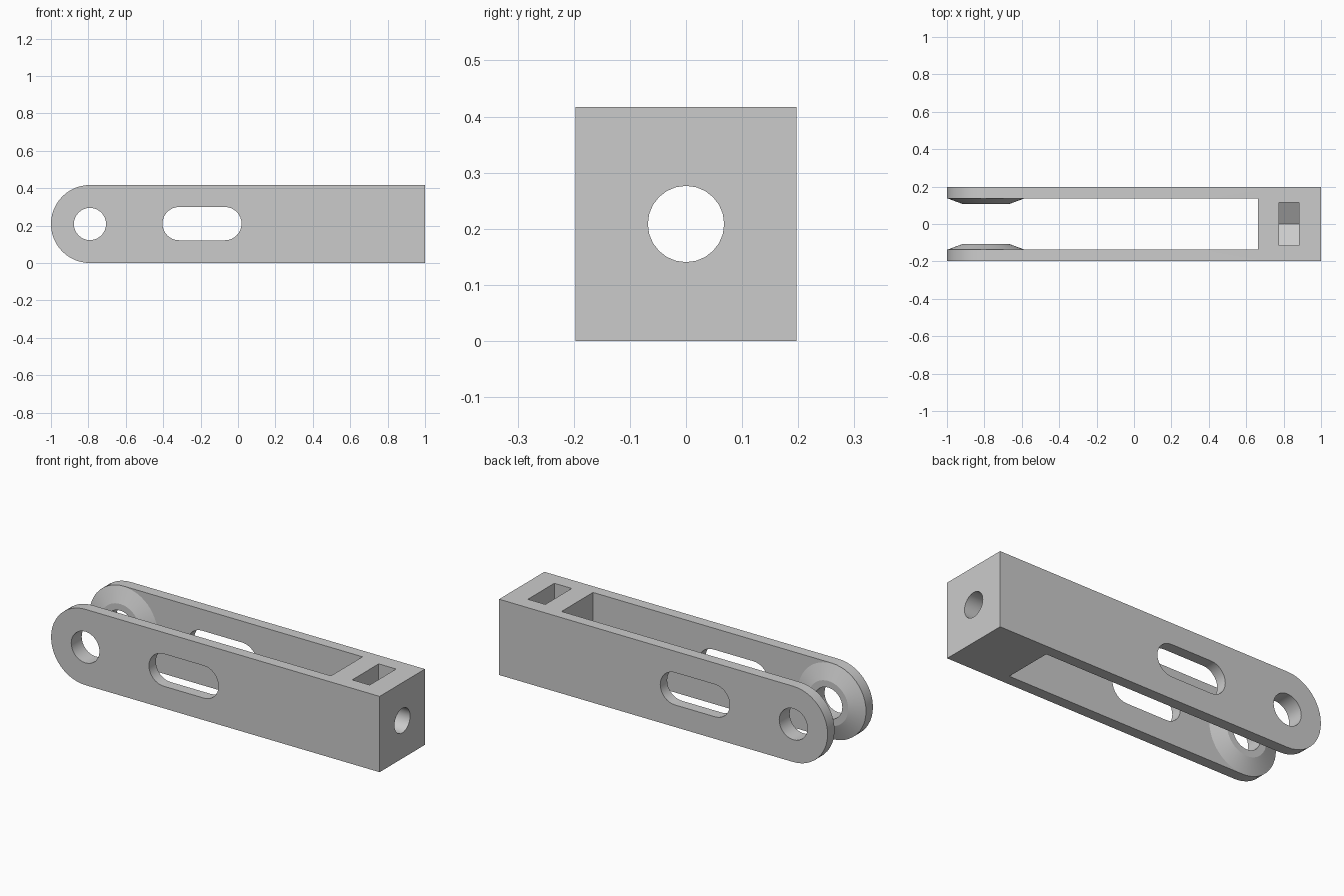
import bpy, bmesh
from math import cos, sin, pi, radians

cube = bpy.data.objects.get("Cube")
if cube:
    bpy.data.objects.remove(cube, do_unlink=True)

WIDTH, HEIGHT = 0.197, 0.417     # half width, full height
MID = HEIGHT / 2
GAP = 0.137                      # half gap between the fork arms
PIN_X = -1 + MID                 # centre of the rounded fork end

steel = bpy.data.materials.new("grey steel")
steel.use_nodes = True
steel.diffuse_color = (0.6, 0.6, 0.6, 1)
steel.node_tree.nodes["Principled BSDF"].inputs["Base Color"].default_value = (0.6, 0.6, 0.6, 1)


def arc(cx, cz, r, start, end, n):
    """Points on an arc, angles in degrees."""
    return [(cx + r * cos(radians(start + (end - start) * i / n)),
             cz + r * sin(radians(start + (end - start) * i / n))) for i in range(n + 1)]


def circle(cx, cz, r, n=32):
    return arc(cx, cz, r, 0, 360, n)[:-1]


def loft(name, rings):
    """Closed solid through rings of 3D points."""
    bm = bmesh.new()
    loops = [[bm.verts.new(p) for p in ring] for ring in rings]
    n = len(loops[0])
    bm.faces.new(loops[0])
    bm.faces.new(loops[-1])
    for a, b in zip(loops, loops[1:]):
        for i in range(n):
            j = (i + 1) % n
            bm.faces.new((a[i], a[j], b[j], b[i]))
    bmesh.ops.recalc_face_normals(bm, faces=bm.faces)
    mesh = bpy.data.meshes.new(name)
    bm.to_mesh(mesh)
    bm.free()
    mesh.materials.append(steel)
    obj = bpy.data.objects.new(name, mesh)
    bpy.context.collection.objects.link(obj)
    return obj


def at_y(outline, y):
    return [(x, y, z) for x, z in outline]


def at_x(outline, x):
    return [(x, y, z) for y, z in outline]


def combine(target, tool, operation):
    """Apply a boolean and remove the tool."""
    tool.hide_render = True
    mod = target.modifiers.new(tool.name, 'BOOLEAN')
    mod.object, mod.operation, mod.solver = tool, operation, 'EXACT'
    bpy.context.view_layer.objects.active = target
    bpy.ops.object.modifier_apply(modifier=mod.name)
    bpy.data.objects.remove(tool, do_unlink=True)


# Bar with one rounded end
outline = [(1, 0), (1, HEIGHT)] + arc(PIN_X, MID, MID, 90, 270, 24)
body = loft("clevis_body", [at_y(outline, -WIDTH), at_y(outline, WIDTH)])

# Open gap between the fork arms
gap = [(-1.2, -0.2), (0.662, -0.2), (0.662, 0.7), (-1.2, 0.7)]
combine(body, loft("fork_gap", [at_y(gap, -GAP), at_y(gap, GAP)]), 'DIFFERENCE')

# Tapered bosses on the inner faces of the arms
for side in (-1, 1):
    rings = [at_y(circle(PIN_X, MID, r, 48), side * y)
             for r, y in ((0.206, 0.16), (0.206, GAP), (0.122, 0.106))]
    combine(body, loft("pin_boss", rings), 'UNION')

# Pin hole and rounded slot through both arms
pin = circle(PIN_X, MID, 0.086)
slot = arc(-0.07, MID + 0.002, 0.089, -90, 90, 16) + arc(-0.315, MID + 0.002, 0.089, 90, 270, 16)
for name, shape in (("pin_hole", pin), ("side_slot", slot)):
    combine(body, loft(name, [at_y(shape, -0.4), at_y(shape, 0.4)]), 'DIFFERENCE')

# Rod bore along the length, and nut pocket with a hexagonal floor
bore = circle(0, MID, 0.068, 24)
nut = [(-0.115, 0.6), (-0.115, MID - 0.066), (0, MID - 0.133), (0.115, MID - 0.066), (0.115, 0.6)]
for name, shape, x0, x1 in (("rod_bore", bore, 0.5, 1.2), ("nut_pocket", nut, 0.776, 0.882)):
    combine(body, loft(name, [at_x(shape, x0), at_x(shape, x1)]), 'DIFFERENCE')

# Smooth round surfaces, crisp edges
bpy.ops.object.select_all(action='DESELECT')
body.select_set(True)
bpy.context.view_layer.objects.active = body
bpy.ops.object.shade_smooth_by_angle(angle=radians(18))
